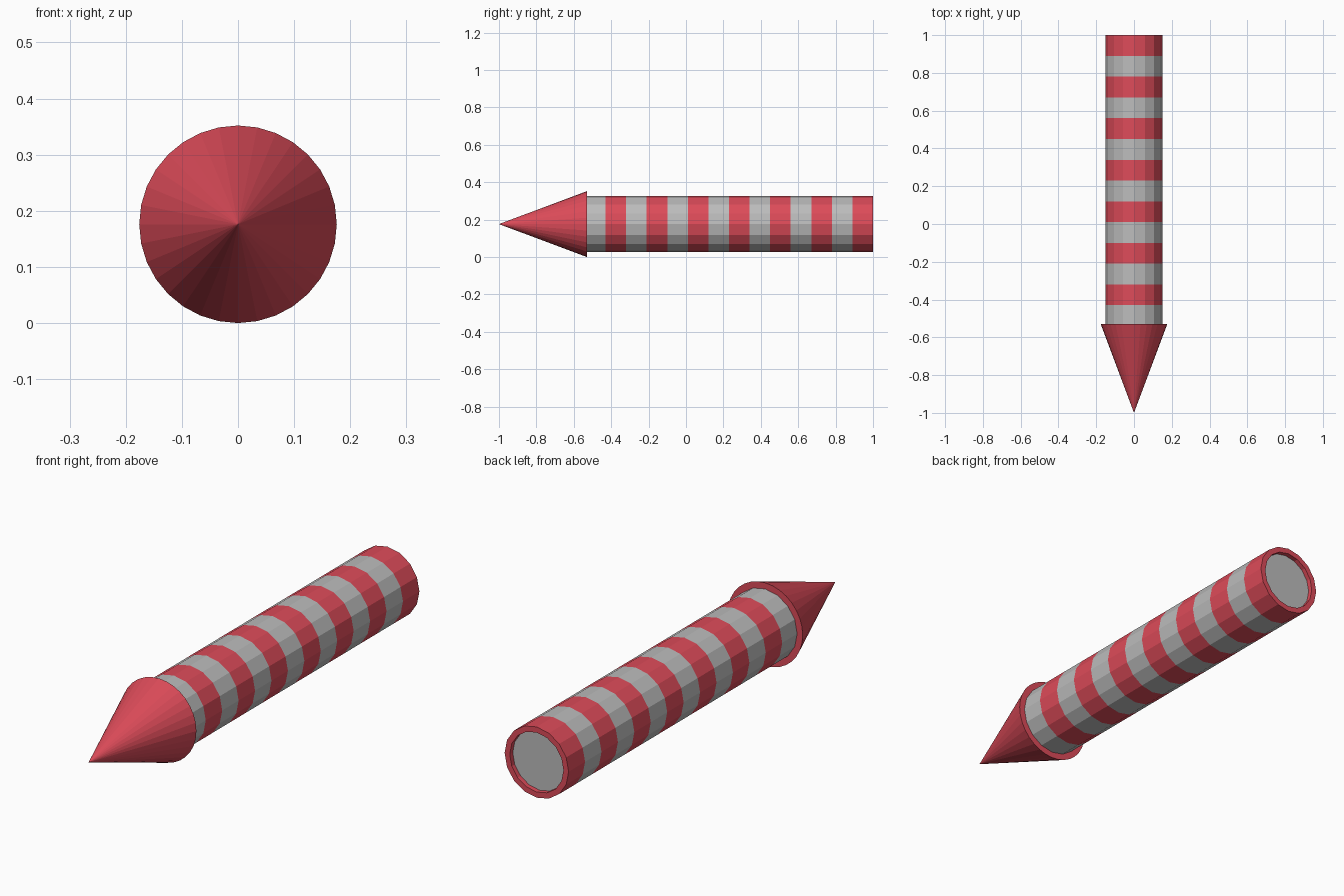
import bpy, bmesh
from math import sin, cos, pi

if "Cube" in bpy.data.objects:
    bpy.data.objects.remove(bpy.data.objects["Cube"])

R_CONE, R_BODY, R_HOLE = 0.176, 0.15, 0.126
ZC = R_CONE          # height of the long axis
BASE = -0.53         # y where nose meets body
STRIPE = 0.11

red = bpy.data.materials.new("red")
red.diffuse_color = (0.72, 0.07, 0.1, 1)
red.use_nodes = True
red.node_tree.nodes["Principled BSDF"].inputs["Base Color"].default_value = red.diffuse_color
grey = bpy.data.materials.new("grey")
grey.diffuse_color = (0.5, 0.5, 0.5, 1)
grey.use_nodes = True
grey.node_tree.nodes["Principled BSDF"].inputs["Base Color"].default_value = grey.diffuse_color


def lathe(name, profile, sides, mats):
    """Revolve (y, radius) points about the y axis; mats gives a slot per band.
    Radius 0 at an end makes a point; both ends must be points."""
    bm = bmesh.new()
    rings = []
    for y, r in profile:
        n = sides if r > 0 else 1
        rings.append([bm.verts.new((r * sin(2 * pi * i / sides), y,
                                    ZC + r * cos(2 * pi * i / sides)))
                      for i in range(n)])
    for a, b, m in zip(rings, rings[1:], mats):
        for i in range(sides):
            j = (i + 1) % sides
            quad = [a[i % len(a)], a[j % len(a)], b[j % len(b)], b[i % len(b)]]
            f = bm.faces.new(list(dict.fromkeys(quad)))
            f.material_index = m
    bmesh.ops.recalc_face_normals(bm, faces=bm.faces)
    me = bpy.data.meshes.new(name)
    bm.to_mesh(me)
    bm.free()
    me.materials.append(red)
    me.materials.append(grey)
    ob = bpy.data.objects.new(name, me)
    bpy.context.collection.objects.link(ob)
    return ob


# Pointed nose with closed base
lathe("nose_cone", [(-1, 0), (BASE, R_CONE), (BASE, 0)], 32, [0, 0])

# Striped tube: rings from the back end forward, with a shallow recess at the back
profile = [(0.98, 0), (0.98, R_HOLE), (1, R_HOLE)]
mats = [1, 0, 0]     # grey disc, red recess wall, red rim
for k in range(14):
    profile.append((1 - STRIPE * k, R_BODY))
    mats.append(k % 2)
profile += [(BASE - 0.01, R_BODY), (BASE - 0.01, 0)]
mats.append(1)
lathe("striped_body", profile, 16, mats)
